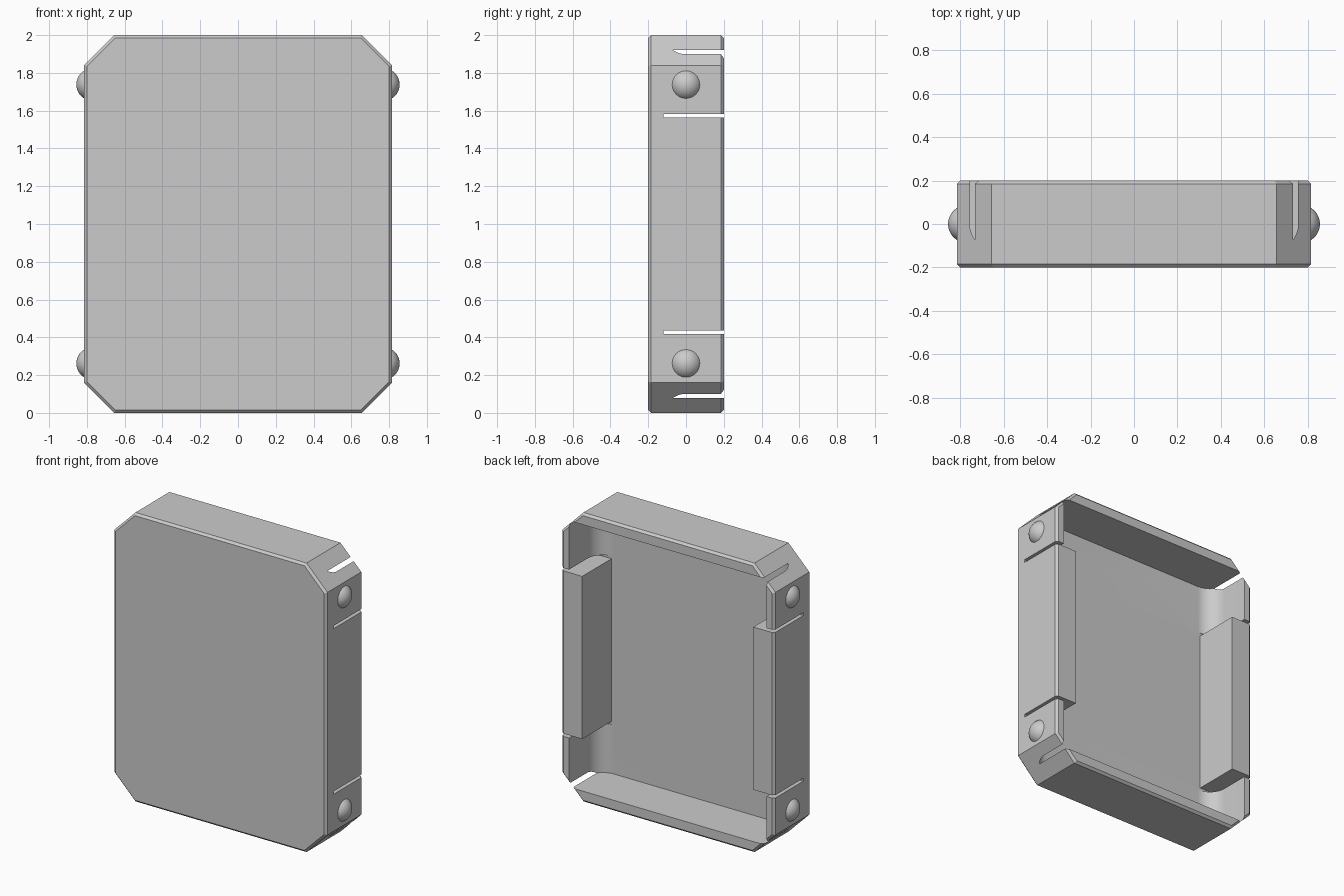
import bpy, bmesh, math
from mathutils import Matrix, Vector

cube = bpy.data.objects.get("Cube")
if cube:
    bpy.data.objects.remove(cube)

W, D, WALL_X, WALL_Z = 0.815, 0.2, 0.756, 0.922   # outer half width, half depth, cavity half sizes
CORNER, EDGE, FLOOR, FILLET = 0.16, 0.015, -0.12, 0.12
BLOCK_X, SLOT_Z, SLOT_HALF = 0.655, 0.573, 0.01

grey = bpy.data.materials.new("plain grey")
grey.use_nodes = True
grey.diffuse_color = (0.6, 0.6, 0.6, 1)
grey.node_tree.nodes["Principled BSDF"].inputs["Base Color"].default_value = grey.diffuse_color


def to_object(name, bm):
    bmesh.ops.recalc_face_normals(bm, faces=bm.faces)
    mesh = bpy.data.meshes.new(name)
    bm.to_mesh(mesh)
    bm.free()
    mesh.materials.append(grey)
    ob = bpy.data.objects.new(name, mesh)
    bpy.context.collection.objects.link(ob)
    return ob


def prism(name, outline, direction):
    bm = bmesh.new()
    face = bm.faces.new([bm.verts.new(p) for p in outline])
    ext = bmesh.ops.extrude_face_region(bm, geom=[face])["geom"]
    bmesh.ops.translate(bm, vec=direction, verts=[v for v in ext if isinstance(v, bmesh.types.BMVert)])
    return to_object(name, bm)


def trough(name, half, z0, z1, radius=0):
    """Open-backed cavity with rounded floor corners, running along z."""
    top = D + 0.1
    right = [(half, top)]
    if radius:
        for i in range(17):
            a = math.pi / 2 * i / 16
            right.append((half - radius + radius * math.cos(a), FLOOR + radius - radius * math.sin(a)))
    else:
        right.append((half, FLOOR))
    outline = right + [(-x, y) for x, y in reversed(right)]
    return prism(name, [(x, y, z0) for x, y in outline], (0, 0, z1 - z0))


# Octagonal cover body with bevelled front and back rims
corner_points = [(W, 1 - CORNER), (W - CORNER, 1)]
quarter = corner_points + [(-x, z) for x, z in reversed(corner_points)]
outline = quarter + [(-x, -z) for x, z in quarter]
cover = prism("cover_shell", [(x, -D, z + 1) for x, z in outline], (0, 2 * D, 0))
bm = bmesh.new()
bm.from_mesh(cover.data)
rims = [e for e in bm.edges if abs(e.verts[0].co.y - e.verts[1].co.y) < 0.001]
bmesh.ops.bevel(bm, geom=rims, offset=EDGE, segments=1, affect='EDGES')
bm.to_mesh(cover.data)
bm.free()

# Cavity: wide filleted ends, narrow middle between side blocks, thin slots through the walls
end = SLOT_Z - SLOT_HALF
cutters = [trough("middle_cutter", BLOCK_X, 1 - end - 0.005, 1 + end + 0.005)]
for s in (-1, 1):
    z0, z1 = sorted((1 + s * end, 1 + s * WALL_Z))
    cutters.append(trough("end_cutter", WALL_X, z0, z1, FILLET))
    cutters.append(trough("slot_cutter", 1, 1 + s * SLOT_Z - SLOT_HALF, 1 + s * SLOT_Z + SLOT_HALF))
for cutter in cutters:
    cutter.hide_render = True
    mod = cover.modifiers.new("cut", 'BOOLEAN')
    mod.operation, mod.solver, mod.object = 'DIFFERENCE', 'EXACT', cutter

# Apply the cuts and discard the cutters
bpy.context.view_layer.update()
cut_mesh = bpy.data.meshes.new_from_object(cover.evaluated_get(bpy.context.evaluated_depsgraph_get()))
cover.modifiers.clear()
cover.data = cut_mesh
for cutter in cutters:
    bpy.data.objects.remove(cutter)

# Domed snap bumps on both side walls
bumps = []
for sx, side in ((1, "left"), (-1, "right")):
    for sz, level in ((1, "upper"), (-1, "lower")):
        bm = bmesh.new()
        centre = Vector((sx * 0.77, 0, 1 + sz * 0.738))
        spin = Matrix.Translation(centre) @ Matrix.Rotation(math.pi / 2, 4, 'Y')
        bmesh.ops.create_uvsphere(bm, u_segments=32, v_segments=24, radius=0.086, matrix=spin)
        bmesh.ops.bisect_plane(bm, geom=bm.verts[:] + bm.edges[:] + bm.faces[:],
                               plane_co=(sx * (W - 0.005), 0, 0), plane_no=(sx, 0, 0), clear_inner=True)
        bumps.append(to_object(f"{side}_{level}_bump", bm))

# Smooth the fillets and domes while keeping edges crisp
bpy.ops.object.select_all(action='DESELECT')
for ob in [cover] + bumps:
    ob.select_set(True)
bpy.context.view_layer.objects.active = cover
bpy.ops.object.shade_smooth_by_angle(angle=math.radians(25))
